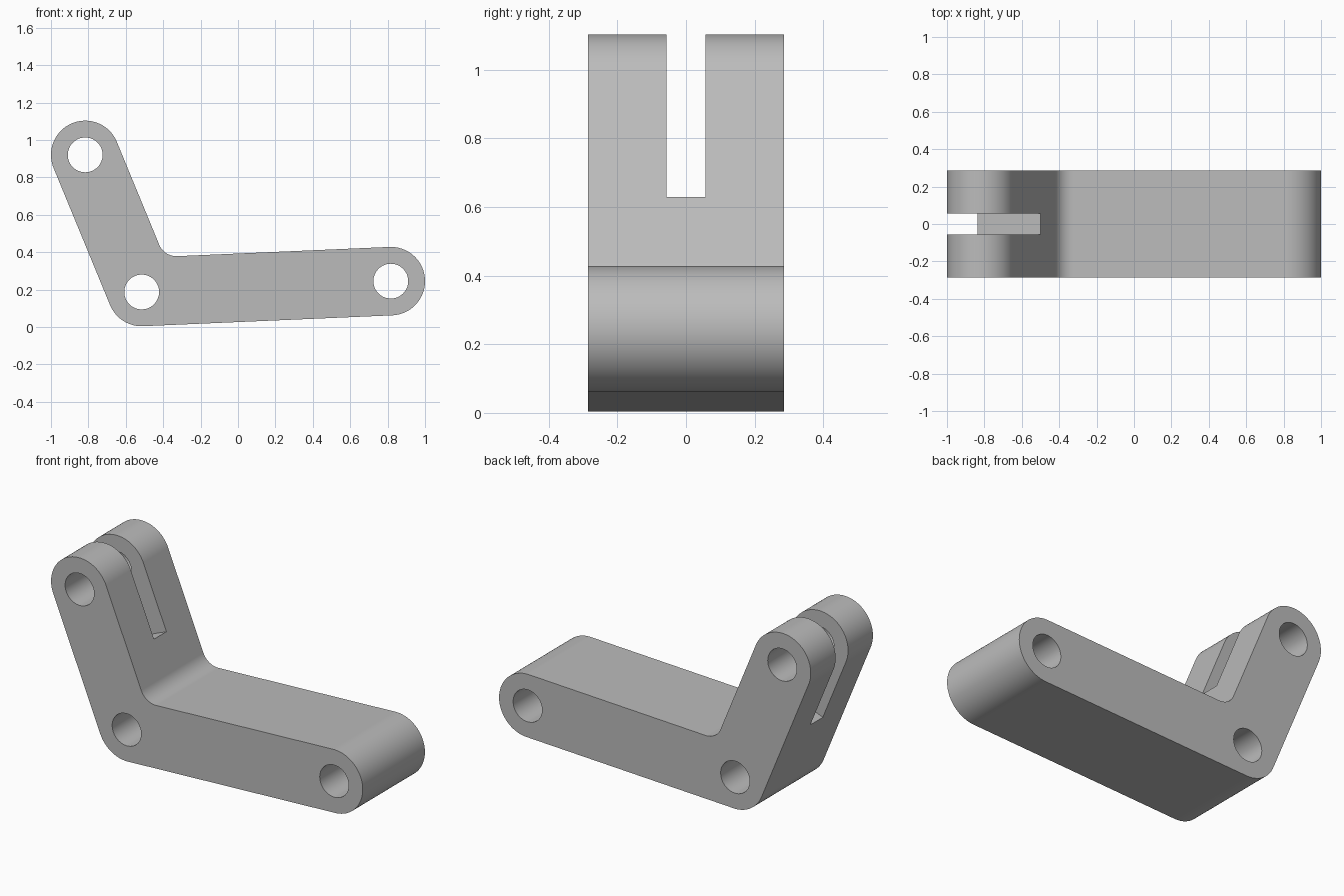
import bpy
import bmesh
from math import atan2, ceil, pi, radians, tan
from mathutils import Vector, Matrix

if "Cube" in bpy.data.objects:
    bpy.data.objects.remove(bpy.data.objects["Cube"], do_unlink=True)

# Pivot centres in the x-z plane, and the main sizes
TOP = Vector((-0.817, 0.92))
ELBOW = Vector((-0.515, 0.187))
TIP = Vector((0.817, 0.245))
RADIUS, HOLE, FILLET = 0.183, 0.093, 0.1
DEPTH, SLOT, SLOT_REACH = 0.57, 0.114, 0.39

metal = bpy.data.materials.new("grey_metal")
metal.use_nodes = True
GREY = (0.5, 0.5, 0.5, 1)
metal.diffuse_color = GREY
metal.node_tree.nodes["Principled BSDF"].inputs["Base Color"].default_value = GREY


def left_of(v):
    return Vector((-v.y, v.x))


def arc(centre, radius, start, end):
    """Points from the start direction to the end direction, the short way."""
    a = atan2(start.y, start.x)
    sweep = (atan2(end.y, end.x) - a + pi) % (2 * pi) - pi
    if abs(abs(sweep) - pi) < 0.001:
        sweep = pi
    n = ceil(abs(sweep) / radians(4))
    ray = Vector((radius, 0))
    return [centre + Matrix.Rotation(a + sweep * i / n, 2) @ ray for i in range(n + 1)]


def prism(name, outline, depth):
    """Extrude an x-z outline along y, centred on y = 0."""
    bm = bmesh.new()
    face = bm.faces.new([bm.verts.new((p.x, -depth / 2, p.y)) for p in outline])
    grown = bmesh.ops.extrude_face_region(bm, geom=[face])["geom"]
    verts = [g for g in grown if isinstance(g, bmesh.types.BMVert)]
    bmesh.ops.translate(bm, vec=(0, depth, 0), verts=verts)
    bmesh.ops.recalc_face_normals(bm, faces=bm.faces)
    mesh = bpy.data.meshes.new(name)
    bm.to_mesh(mesh)
    bm.free()
    mesh.materials.append(metal)
    obj = bpy.data.objects.new(name, mesh)
    bpy.context.collection.objects.link(obj)
    return obj


# Directions of both arms and the fillet in the inner corner
up = (TOP - ELBOW).normalized()
along = (TIP - ELBOW).normalized()
up_n, along_n = left_of(up), left_of(along)
half = up.angle(along) / 2
bisector = (up + along).normalized()
reach = (RADIUS + FILLET) / Vector((bisector.x, bisector.y)).dot(along_n)
fillet_centre = ELBOW + bisector * reach

# Counter-clockwise outline of the bent lever
outline = (arc(ELBOW, RADIUS, up_n, -along_n)
           + arc(TIP, RADIUS, -along_n, along)
           + arc(TIP, RADIUS, along, along_n)[1:]
           + arc(fillet_centre, FILLET, -along_n, up_n)
           + arc(TOP, RADIUS, -up_n, up)
           + arc(TOP, RADIUS, up, up_n)[1:])
lever = prism("bent_lever", outline, DEPTH)

# Pivot holes and the fork slot in the upper arm
cutters = []
for label, centre in (("top", TOP), ("elbow", ELBOW), ("tip", TIP)):
    ring = [centre + Matrix.Rotation(2 * pi * i / 64, 2) @ Vector((HOLE, 0)) for i in range(64)]
    cutters.append(prism(label + "_hole_cutter", ring, 1))
floor, end = TOP - up * SLOT_REACH, TOP + up * 0.4
side = up_n * 0.4
cutters.append(prism("fork_slot_cutter", [floor + side, floor - side, end - side, end + side], SLOT))

for cutter in cutters:
    cutter.hide_render = True
    cut = lever.modifiers.new(cutter.name, "BOOLEAN")
    cut.operation, cut.solver, cut.object = "DIFFERENCE", "EXACT", cutter

# Bake the cuts, then drop the cutters
bpy.context.view_layer.update()
baked = bpy.data.meshes.new_from_object(lever.evaluated_get(bpy.context.evaluated_depsgraph_get()))
lever.modifiers.clear()
lever.data = baked
for cutter in cutters:
    bpy.data.objects.remove(cutter, do_unlink=True)

# Smooth rounds with crisp edges
for obj in bpy.context.selected_objects:
    obj.select_set(False)
lever.select_set(True)
bpy.context.view_layer.objects.active = lever
bpy.ops.object.shade_smooth_by_angle(angle=radians(30))
weighted = lever.modifiers.new("even_normals", "WEIGHTED_NORMAL")
weighted.keep_sharp = True
